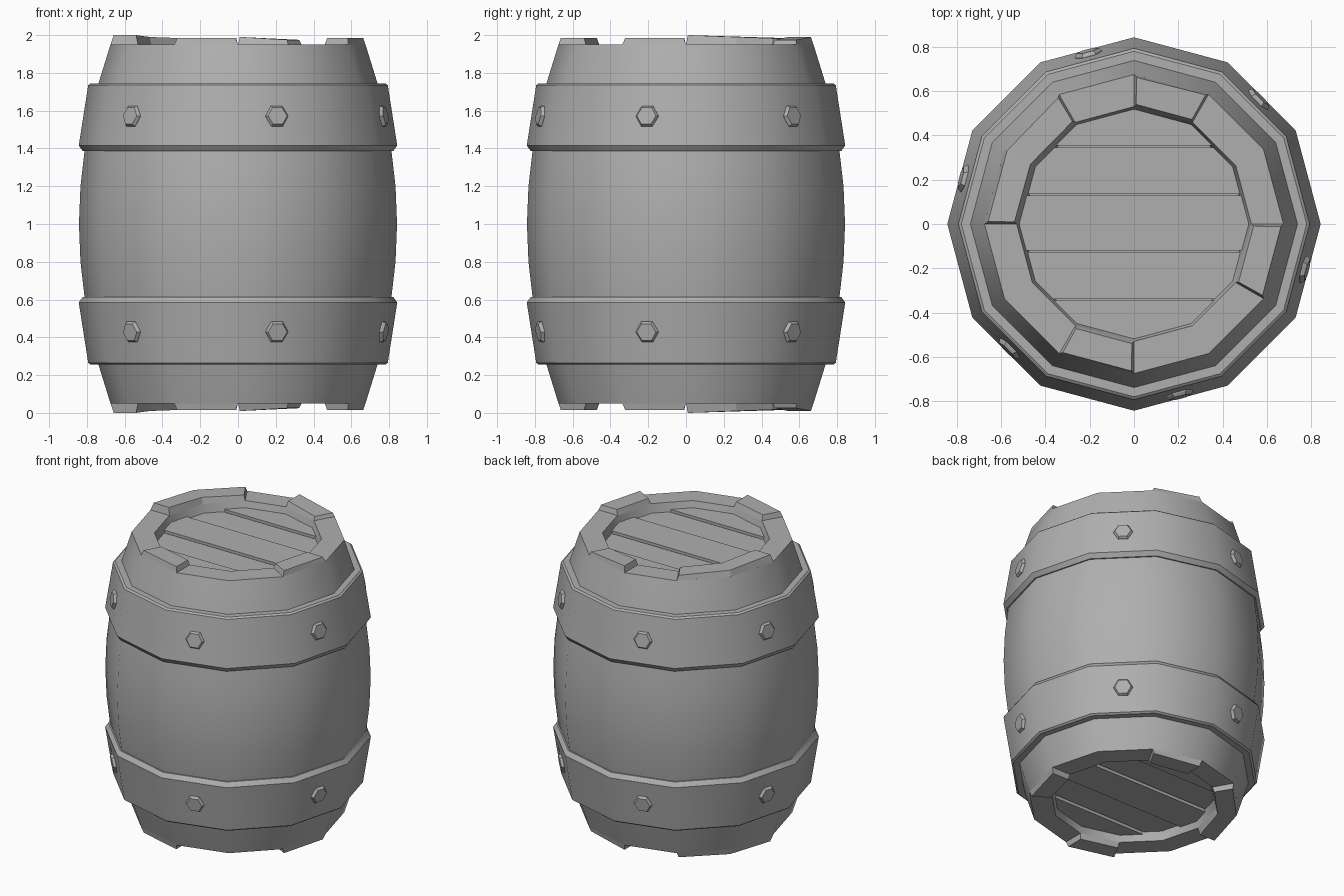
import bpy, bmesh
from math import radians, cos, sin, pi, atan2
from mathutils import Matrix, Vector

if "Cube" in bpy.data.objects:
    bpy.data.objects.remove(bpy.data.objects["Cube"])

SIDES = 12
GREY = bpy.data.materials.new("dark_grey")
GREY.diffuse_color = (0.43, 0.43, 0.43, 1)
GREY.use_nodes = True
GREY.node_tree.nodes["Principled BSDF"].inputs["Base Color"].default_value = GREY.diffuse_color


def pol(r, deg, z):
    return Vector((r * cos(radians(deg)), r * sin(radians(deg)), z))


def finish(bm, name, smooth=None):
    bmesh.ops.recalc_face_normals(bm, faces=bm.faces)
    me = bpy.data.meshes.new(name)
    bm.to_mesh(me)
    bm.free()
    me.materials.append(GREY)
    ob = bpy.data.objects.new(name, me)
    bpy.context.collection.objects.link(ob)
    if smooth:
        bpy.ops.object.select_all(action='DESELECT')
        ob.select_set(True)
        bpy.context.view_layer.objects.active = ob
        bpy.ops.object.shade_smooth_by_angle(angle=radians(smooth))
    return ob


def mirror_z(bm):
    """Copy the upper half to the lower half (about z = 1)."""
    d = bmesh.ops.duplicate(bm, geom=bm.verts[:] + bm.edges[:] + bm.faces[:])
    for v in d["geom"]:
        if isinstance(v, bmesh.types.BMVert):
            v.co.z = 2 - v.co.z


def skin(bm, a, b):
    """Join two equal loops of vertices with quads."""
    for i in range(len(a)):
        j = (i + 1) % len(a)
        bm.faces.new((a[i], a[j], b[j], b[i]))


def lathe(bm, profile, closed):
    rings = [[bm.verts.new(pol(r, i * 360 / SIDES, z)) for i in range(SIDES)]
             for r, z in profile]
    for a, b in zip(rings, rings[1:]):
        skin(bm, a, b)
    if closed:
        skin(bm, rings[-1], rings[0])
    return rings


# Barrel body: bulging wall, rim and recessed ends
bm = bmesh.new()
half = [(0.834, 1.2), (0.812, 1.39), (0.785, 1.57), (0.74, 1.74),
        (0.675, 1.95), (0.53, 1.95), (0.508, 1.865)]
prof = [(r, 2 - z) for r, z in reversed(half)] + [(0.842, 1.0)] + half
rings = lathe(bm, prof, False)
bm.faces.new(rings[0])
bm.faces.new(rings[-1])
finish(bm, "barrel_body", 40)

# Raised stave ends on the rim: lists of (angle, top height)
bm = bmesh.new()
for seg in ([(60, 1.975), (90, 1.99)],
            [(120, 1.983), (150, 1.99), (180, 2.0)],
            [(240, 1.985), (270, 1.985)],
            [(330, 1.985), (360, 1.985)]):
    loops = []
    for k, (a, z) in enumerate(seg):
        inset = 1.0 if k == 0 else (-1.0 if k == len(seg) - 1 else 0)
        loops.append([bm.verts.new(p) for p in (
            pol(0.529, a, 1.948), pol(0.6755, a, 1.948),
            pol(0.675 - (z - 1.95) * 0.33, a + inset, z),
            pol(0.54, a + inset, z))])
    for a, b in zip(loops, loops[1:]):
        skin(bm, a, b)
    bm.faces.new(loops[0])
    bm.faces.new(loops[-1])
mirror_z(bm)
finish(bm, "rim_staves")

# End planks: strips of a twelve-sided disc at alternating heights
bm = bmesh.new()
cuts = [-0.6, -0.342, -0.123, 0.132, 0.35, 0.6]
for n, (lo, hi) in enumerate(zip(cuts, cuts[1:])):
    p = bmesh.new()
    p.faces.new([p.verts.new(pol(0.525, i * 30, 1.86)) for i in range(SIDES)])
    for y, d in ((lo + 0.004, -1), (hi - 0.004, 1)):
        bmesh.ops.bisect_plane(p, geom=p.verts[:] + p.edges[:] + p.faces[:],
                               plane_co=(0, y, 0), plane_no=(0, d, 0), clear_outer=True)
    ext = bmesh.ops.extrude_face_region(p, geom=p.faces[:])
    for v in ext["geom"]:
        if isinstance(v, bmesh.types.BMVert):
            v.co.z = 1.905 if n % 2 == 0 else 1.89
    tmp = bpy.data.meshes.new("tmp")
    p.to_mesh(tmp)
    p.free()
    bm.from_mesh(tmp)
    bpy.data.meshes.remove(tmp)
mirror_z(bm)
finish(bm, "end_planks")

# Metal hoops
bm = bmesh.new()
lathe(bm, [(0.78, 1.386), (0.822, 1.386), (0.843, 1.416), (0.793, 1.735),
           (0.78, 1.745), (0.72, 1.745)], True)
mirror_z(bm)
finish(bm, "hoops", 31)

# Hexagonal bolts, on every second face of each hoop
bm = bmesh.new()
tilt = atan2(0.049 * cos(pi / 12), 0.317)
for k in range(6):
    m = (Matrix.Rotation(radians(45 + 60 * k), 4, 'Z')
         @ Matrix.Translation((0.79, 0, 1.57))
         @ Matrix.Rotation(pi / 2 - tilt, 4, 'Y')
         @ Matrix.Rotation(pi / 2, 4, 'Z'))
    bolt = [[bm.verts.new(m @ pol(r, i * 60, h)) for i in range(6)]
            for r, h in ((0.062, -0.02), (0.062, 0.006), (0.052, 0.02))]
    for a, b in zip(bolt, bolt[1:]):
        skin(bm, a, b)
    bm.faces.new(bolt[0])
    bm.faces.new(bolt[-1])
mirror_z(bm)
finish(bm, "bolts")
